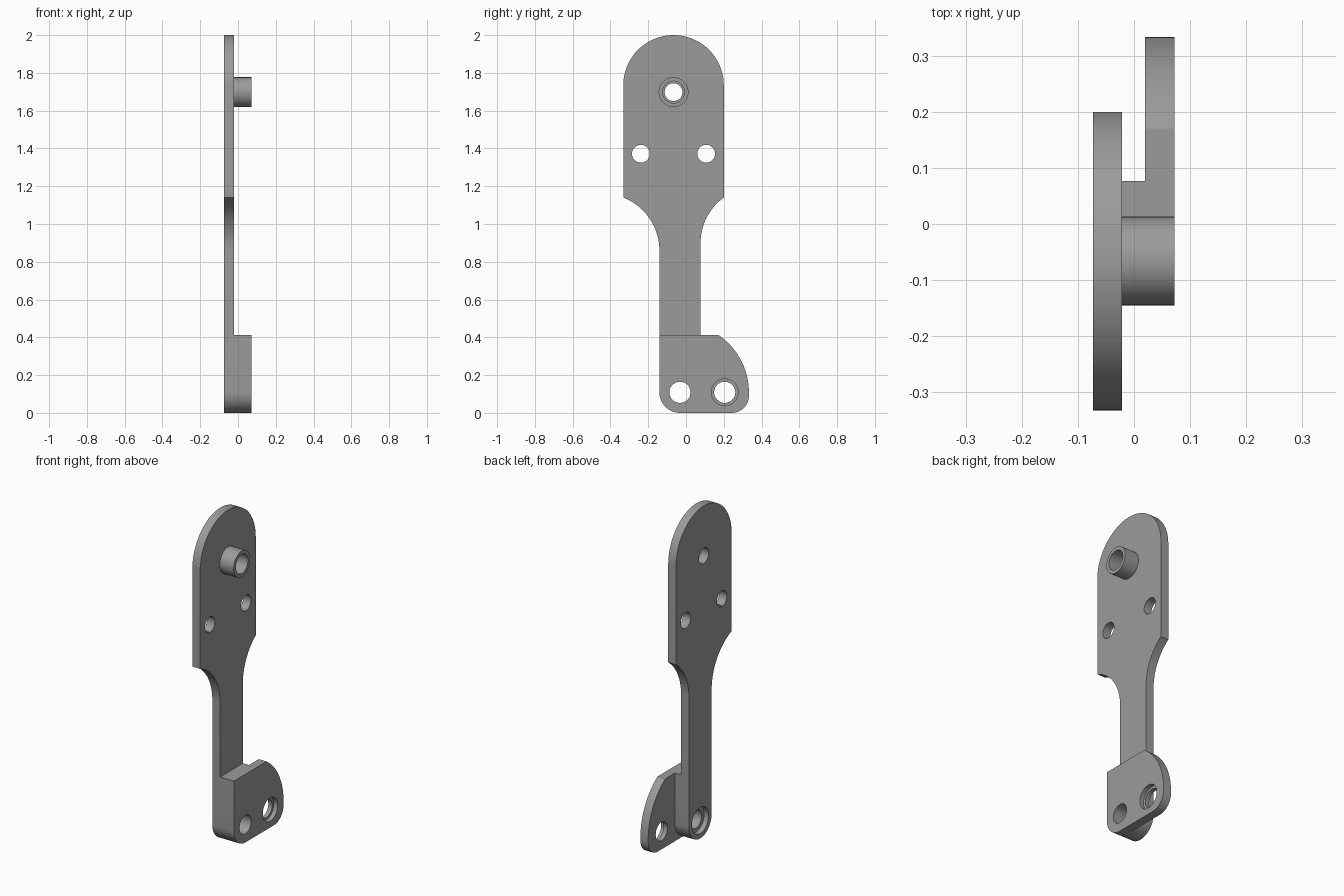
import bpy, bmesh, math
from math import pi

if "Cube" in bpy.data.objects:
    bpy.data.objects.remove(bpy.data.objects["Cube"])

grey = bpy.data.materials.new("mid grey")
grey.diffuse_color = (0.33, 0.33, 0.33, 1)
grey.use_nodes = True
grey.node_tree.nodes["Principled BSDF"].inputs["Base Color"].default_value = grey.diffuse_color

BACK, MID, STEP, FRONT = -0.073, -0.021, 0.02, 0.072   # layer positions along x
PIVOT = (-0.032, 0.109)                                # lower arm hole (y, z)
HEAD_Y = -0.066                                        # head centre line


def arc(c, r, a0, a1, n=24):
    return [(c[0] + r * math.cos(a0 + (a1 - a0) * i / n),
             c[1] + r * math.sin(a0 + (a1 - a0) * i / n)) for i in range(n + 1)]


def slab(name, profile, x0, x1):
    """Extrude a y-z outline from x0 to x1."""
    bm = bmesh.new()
    face = bm.faces.new([bm.verts.new((x0, y, z)) for y, z in profile])
    ext = bmesh.ops.extrude_face_region(bm, geom=[face])
    moved = [v for v in ext["geom"] if isinstance(v, bmesh.types.BMVert)]
    bmesh.ops.translate(bm, verts=moved, vec=(x1 - x0, 0, 0))
    bmesh.ops.recalc_face_normals(bm, faces=bm.faces)
    mesh = bpy.data.meshes.new(name)
    bm.to_mesh(mesh)
    bm.free()
    mesh.materials.append(grey)
    ob = bpy.data.objects.new(name, mesh)
    bpy.context.collection.objects.link(ob)
    return ob


def disc(name, c, r, x0, x1):
    return slab(name, arc(c, r, 0, 2 * pi, 48)[:-1], x0, x1)


def combine(target, tool, operation):
    """Boolean the tool into the target, then discard the tool."""
    bpy.context.view_layer.objects.active = target
    mod = target.modifiers.new("join", 'BOOLEAN')
    mod.operation, mod.solver, mod.object = operation, 'EXACT', tool
    bpy.ops.object.modifier_apply(modifier=mod.name)
    bpy.data.objects.remove(tool, do_unlink=True)


# Main plate: round head, curved shoulders, narrow arm with round end
R_HEAD, R_ARM, R_SH, Z_SH = 0.266, 0.109, 0.30, 1.14
left, right = PIVOT[0] - R_ARM, PIVOT[0] + R_ARM


def shoulder(edge, side, head_edge):
    """Concave arc tangent to the arm, ending at the head corner."""
    a = math.acos((R_SH - abs(head_edge - edge)) / R_SH)
    c = (edge + side * R_SH, Z_SH - R_SH * math.sin(a))
    return arc(c, R_SH, 0, a) if side < 0 else arc(c, R_SH, pi, pi - a)


outline = arc((HEAD_Y, 2 - R_HEAD), R_HEAD, 0, pi, 48)
outline += shoulder(left, -1, HEAD_Y - R_HEAD)[::-1]
outline += arc(PIVOT, R_ARM, pi, 2 * pi)
outline += shoulder(right, 1, HEAD_Y + R_HEAD)
bracket = slab("bracket", outline, BACK, MID)

# Thick spacer block behind the foot
TOP = 0.413
block = arc(PIVOT, R_ARM, pi, 2 * pi) + [(right, TOP), (left, TOP)]
combine(bracket, slab("spacer_block", block, MID - 0.02, STEP + 0.02), 'UNION')

# Foot plate: large arc about the pivot and rounded lower corners
R_FOOT, R_CORNER = 0.365, 0.09
foot = arc(PIVOT, R_ARM, pi, 1.5 * pi, 12)
foot += arc((PIVOT[0] + R_FOOT - R_CORNER, R_CORNER), R_CORNER, -pi / 2, 0, 12)
foot += arc(PIVOT, R_FOOT, 0, math.asin((TOP - PIVOT[1]) / R_FOOT))
foot += [(left, TOP)]
combine(bracket, slab("foot_plate", foot, STEP, FRONT), 'UNION')

# Raised boss on the head
boss = (HEAD_Y, 1.698)
combine(bracket, disc("boss", boss, 0.079, MID - 0.02, FRONT), 'UNION')

# Bored holes: centre, radius, x range
pin = (0.205, 0.109)
holes = [(boss, 0.047, -0.2, 0.2), (boss, 0.058, MID, 0.2),
         (PIVOT, 0.056, -0.2, 0.2), (PIVOT, 0.08, -0.2, BACK + 0.03),
         (pin, 0.056, -0.2, 0.2), (pin, 0.071, STEP + 0.026, 0.2)]
holes += [((HEAD_Y + s * 0.173, 1.372), 0.047, -0.2, 0.2) for s in (-1, 1)]
for c, r, x0, x1 in holes:
    combine(bracket, disc("hole_cutter", c, r, x0, x1), 'DIFFERENCE')

bpy.ops.object.select_all(action='DESELECT')
bracket.select_set(True)
bpy.context.view_layer.objects.active = bracket
bpy.ops.object.shade_smooth_by_angle(angle=math.radians(30))
